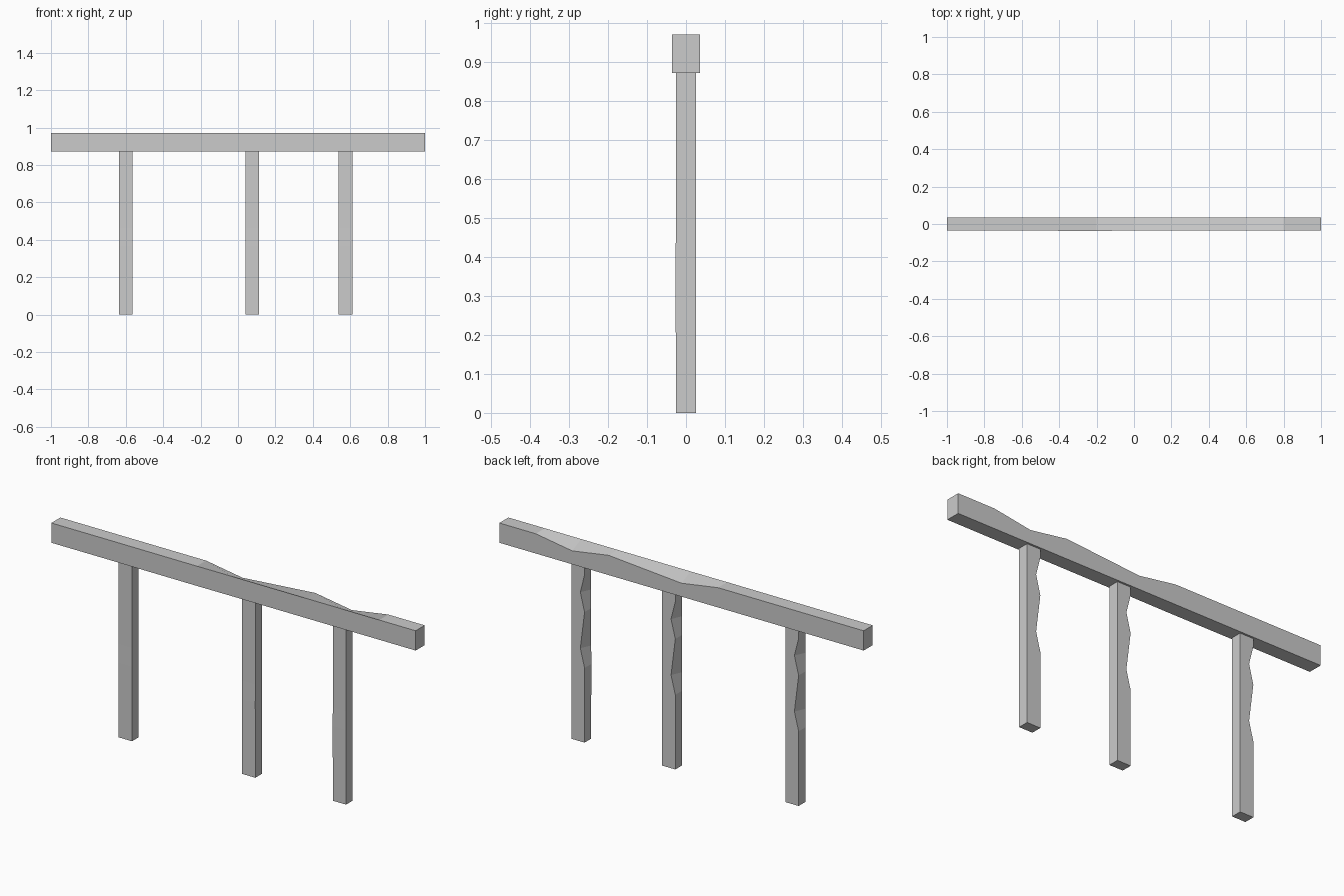
import bpy, bmesh
from mathutils import Vector

if "Cube" in bpy.data.objects:
    bpy.data.objects.remove(bpy.data.objects["Cube"])

# (fraction of length, wear of the back edge, tiny bulge of the front face)
WEAR = [(0, 0, 0), (.1, 0, 0), (.2, 1, 0), (.3, 0, 0), (.5, 0, 0),
        (.6, 0, .001), (.85, 0, 0), (1, 0, 0)]


def worn_plank(name, start, along, across, length, width, depth):
    """Square timber whose back (+y) edge on the 'across' side is chipped."""
    along, across, back = Vector(along), Vector(across), Vector((0, 1, 0))
    bm = bmesh.new()
    rings = []
    for f, wear, bulge in WEAR:
        if f == .5:
            wear = 1
        c = Vector(start) + along * (f * length)
        w, d = width / 2, depth / 2
        corners = [(-w, -d - bulge), (w, -d - bulge),
                   (w - wear * width * .32, d), (-w, d)]
        rings.append([bm.verts.new(c + across * a + back * b) for a, b in corners])
    for r, s in zip(rings, rings[1:]):
        for i in range(4):
            j = (i + 1) % 4
            bm.faces.new((r[i], r[j], s[j], s[i]))
    bm.faces.new(rings[0])
    bm.faces.new(rings[-1])
    bmesh.ops.recalc_face_normals(bm, faces=bm.faces[:])
    me = bpy.data.meshes.new(name)
    bm.to_mesh(me)
    bm.free()
    ob = bpy.data.objects.new(name, me)
    bpy.context.collection.objects.link(ob)
    return ob


# Top rail
worn_plank("top_rail", (1, 0, .921), (-1, 0, 0), (0, 0, 1), 2, .098, .071)

# Posts, running from inside the rail to the ground
for i, x in enumerate((-.6, .077, .575)):
    worn_plank(f"post_{i + 1}", (x, 0, .925), (0, 0, -1), (-1, 0, 0), .925, .073, .052)
